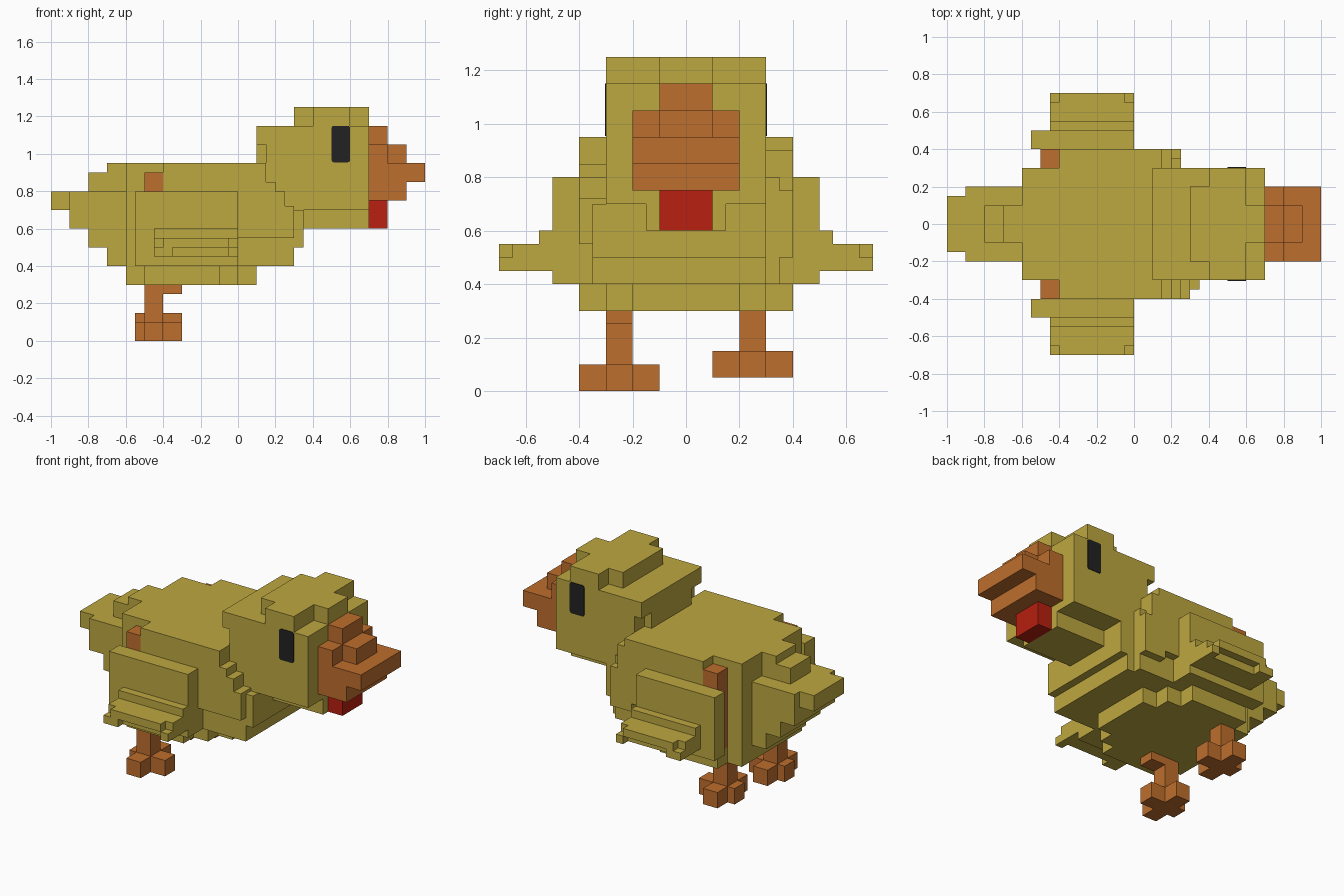
import bpy, bmesh

if "Cube" in bpy.data.objects:
    bpy.data.objects.remove(bpy.data.objects["Cube"], do_unlink=True)


def material(name, rgb):
    m = bpy.data.materials.new(name)
    m.use_nodes = True
    m.diffuse_color = (*rgb, 1)
    bsdf = m.node_tree.nodes["Principled BSDF"]
    bsdf.inputs["Base Color"].default_value = (*rgb, 1)
    bsdf.inputs["Roughness"].default_value = 0.9
    return m


yellow = material("feather yellow", (0.515, 0.392, 0.051))
orange = material("beak orange", (0.515, 0.156, 0.026))
red = material("wattle red", (0.479, 0.014, 0.005))
black = material("eye black", (0.016, 0.016, 0.016))


def add_box(bm, x0, x1, y0, y1, z0, z1):
    verts = bmesh.ops.create_cube(bm, size=1)["verts"]
    for v in verts:
        v.co.x = x0 if v.co.x < 0 else x1
        v.co.y = y0 if v.co.y < 0 else y1
        v.co.z = z0 if v.co.z < 0 else z1


def part(name, mat, boxes, corner=0):
    """Blocky part from boxes (x0, x1, y0, y1, z0, z1)."""
    bm = bmesh.new()
    for b in boxes:
        add_box(bm, *b)
    if corner:
        edges = [e for e in bm.edges
                 if abs(e.verts[0].co.y - e.verts[1].co.y) > 1e-4]
        bmesh.ops.bevel(bm, geom=edges, offset=corner, segments=2, affect='EDGES', profile=0.5)
    me = bpy.data.meshes.new(name)
    bm.to_mesh(me)
    bm.free()
    me.materials.append(mat)
    ob = bpy.data.objects.new(name, me)
    bpy.context.collection.objects.link(ob)
    return ob


def centred(boxes):
    """Boxes (x0, x1, half width, z0, z1) centred on y = 0."""
    return [(a, b, -w, w, c, d) for a, b, w, c, d in boxes]


def on_side(boxes, s):
    """Boxes given for the +y side, mirrored when s is -1."""
    return [(a, b, min(s * c, s * d), max(s * c, s * d), e, f) for a, b, c, d, e, f in boxes]


# Torso with stepped shoulders
part("body", yellow, centred([
    (-0.6, 0.15, 0.3, 0.4, 0.95),
    (-0.4, 0.0, 0.4, 0.4, 0.95),
    (0.0, 0.15, 0.4, 0.55, 0.95),
    (0.0, 0.25, 0.35, 0.4, 0.55),
]))
part("belly", yellow, centred([
    (-0.5, -0.1, 0.4, 0.3, 0.4),
    (-0.6, 0.0, 0.3, 0.3, 0.4),
    (-0.6, 0.1, 0.2, 0.3, 0.4),
]))

# Breast: centre block, then a staircase on each flank
part("breast", yellow, centred([
    (0.1, 0.3, 0.3, 0.4, 0.5),
    (0.1, 0.35, 0.3, 0.5, 0.72),
]))
part("right_breast_steps", yellow, [
    (0.1, 0.2, -0.4, -0.3, 0.8, 0.85),
    (0.1, 0.25, -0.4, -0.3, 0.72, 0.8),
    (0.1, 0.3, -0.4, -0.3, 0.55, 0.72),
    (0.1, 0.3, -0.35, -0.3, 0.4, 0.55),
    (0.1, 0.35, -0.35, -0.3, 0.5, 0.7),
])
part("left_breast_steps", yellow, [
    (0.1, 0.2, 0.3, 0.4, 0.75, 0.9),
    (0.1, 0.25, 0.3, 0.4, 0.5, 0.75),
    (0.1, 0.25, 0.3, 0.35, 0.75, 0.8),
])

# Tail stepping back and up
part("tail", yellow, centred([
    (-0.7, -0.6, 0.2, 0.4, 0.8),
    (-0.8, -0.7, 0.2, 0.5, 0.8),
    (-0.9, -0.8, 0.2, 0.6, 0.8),
    (-1.0, -0.9, 0.15, 0.7, 0.8),
    (-0.8, -0.6, 0.1, 0.8, 0.9),
    (-0.7, -0.6, 0.1, 0.9, 0.95),
]))

# Head, crown and jaw
part("head", yellow, centred([
    (0.15, 0.7, 0.3, 0.7, 1.15),
    (0.1, 0.15, 0.2, 0.95, 1.15),
    (0.1, 0.15, 0.3, 1.05, 1.15),
]))
part("crown", yellow, centred([
    (0.3, 0.4, 0.2, 1.15, 1.25),
    (0.4, 0.6, 0.3, 1.15, 1.25),
    (0.6, 0.7, 0.1, 1.15, 1.25),
]))
part("jaw", yellow, centred([(0.3, 0.7, 0.15, 0.6, 0.7)]))

# Beak and wattle
part("beak", orange, centred([
    (0.7, 0.8, 0.1, 1.05, 1.15),
    (0.7, 0.8, 0.2, 0.75, 1.05),
    (0.8, 0.9, 0.1, 0.95, 1.05),
    (0.8, 1.0, 0.2, 0.85, 0.95),
    (0.8, 0.9, 0.2, 0.75, 0.85),
]))
part("wattle", red, centred([(0.7, 0.8, 0.1, 0.6, 0.75)]))

for side, s in (("left", 1), ("right", -1)):
    # Wing with a flared, notched tip
    part(side + "_wing", yellow, on_side([
        (-0.55, 0.0, 0.4, 0.5, 0.4, 0.8),
        (-0.45, 0.0, 0.5, 0.55, 0.45, 0.6),
        (-0.45, 0.0, 0.55, 0.65, 0.45, 0.55),
        (-0.4, -0.05, 0.65, 0.7, 0.5, 0.55),
        (-0.45, -0.35, 0.65, 0.7, 0.45, 0.5),
        (-0.05, 0.0, 0.65, 0.7, 0.45, 0.5),
    ], s))
    # Leg: thigh behind the wing, thin shank, cross-shaped foot
    lift = 0.05 if s > 0 else 0.0
    leg = [
        (-0.5, -0.4, 0.3, 0.4, 0.4, 0.9),
        (-0.5, -0.4, 0.2, 0.3, 0.1 + lift, 0.3),
    ]
    if s < 0:
        leg.append((-0.4, -0.3, 0.2, 0.3, 0.25, 0.3))
    part(side + "_leg", orange, on_side(leg, s))
    part(side + "_foot", orange, on_side([
        (-0.5, -0.4, 0.1, 0.4, lift, 0.1 + lift),
        (-0.55, -0.3, 0.2, 0.3, lift, 0.1 + lift),
    ], s))
    # Eye plate
    part(side + "_eye", black, on_side([(0.5, 0.6, 0.299, 0.304, 0.955, 1.15)], s), corner=0.012)
